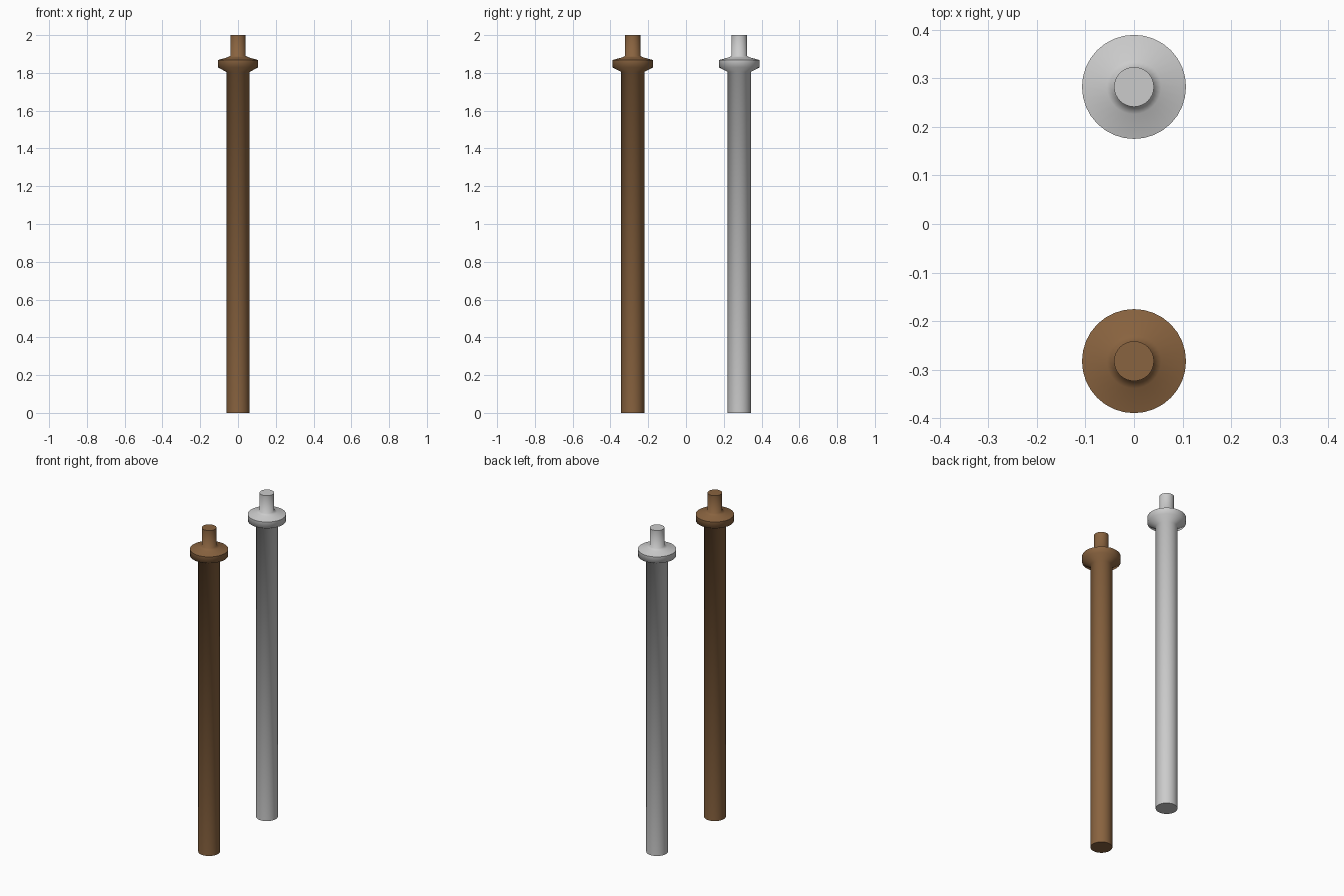
import bpy, bmesh, math

if "Cube" in bpy.data.objects:
    bpy.data.objects.remove(bpy.data.objects["Cube"])

SEGMENTS = 32
# (radius, height) outline: shaft, chamfered collar, fillet ring, top peg
PROFILE = [(0.061, 0.0), (0.061, 1.805), (0.107, 1.829), (0.107, 1.868),
           (0.056, 1.882), (0.041, 1.890), (0.041, 2.0)]


def make_post(name, y, color=None):
    bm = bmesh.new()
    # Lathe the outline into rings
    rings = []
    for r, z in PROFILE:
        rings.append([bm.verts.new((r * math.cos(a), r * math.sin(a), z))
                      for a in (2 * math.pi * i / SEGMENTS for i in range(SEGMENTS))])
    for low, high in zip(rings, rings[1:]):
        for i in range(SEGMENTS):
            j = (i + 1) % SEGMENTS
            bm.faces.new((low[i], low[j], high[j], high[i]))
    # End caps
    bm.faces.new(rings[0][::-1])
    bm.faces.new(rings[-1])
    mesh = bpy.data.meshes.new(name)
    bm.to_mesh(mesh)
    bm.free()
    obj = bpy.data.objects.new(name, mesh)
    obj.location.y = y
    bpy.context.collection.objects.link(obj)
    if color:
        mat = bpy.data.materials.new(name + "_material")
        mat.diffuse_color = color
        mat.use_nodes = True
        mat.node_tree.nodes["Principled BSDF"].inputs["Base Color"].default_value = mat.diffuse_color
        mesh.materials.append(mat)
    # Smooth round sides, crisp cap and collar rims
    bpy.ops.object.select_all(action='DESELECT')
    obj.select_set(True)
    bpy.context.view_layer.objects.active = obj
    bpy.ops.object.shade_smooth_by_angle(angle=math.radians(66))
    return obj


make_post("wooden_post", -0.282, (0.25, 0.125, 0.05, 1))
make_post("metal_post", 0.282)
